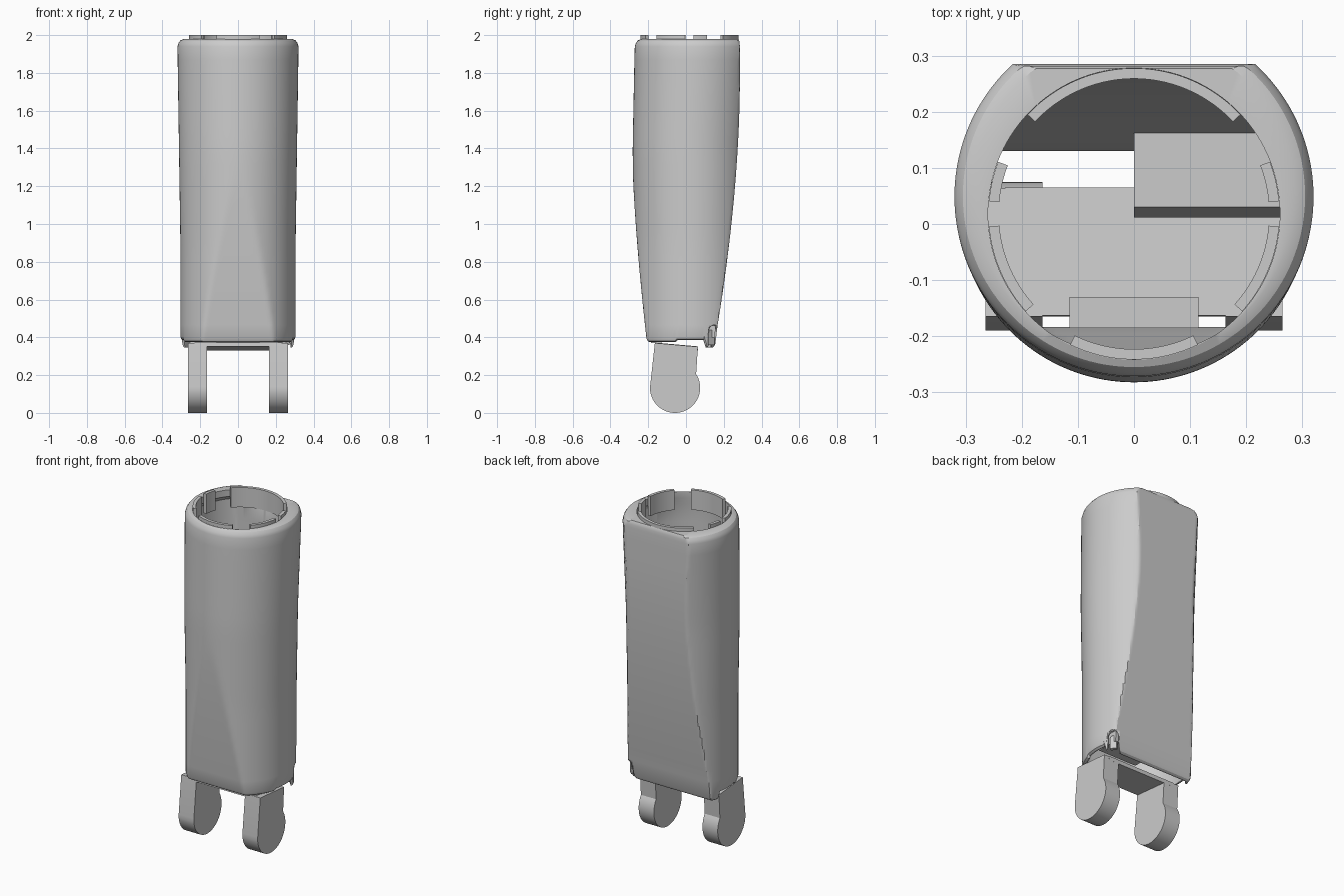
import bpy, bmesh, math
from mathutils import Matrix, Vector

if "Cube" in bpy.data.objects:
    bpy.data.objects.remove(bpy.data.objects["Cube"])

grey = bpy.data.materials.new("light_grey")
grey.diffuse_color = (0.6, 0.6, 0.6, 1)
grey.use_nodes = True
grey.node_tree.nodes["Principled BSDF"].inputs["Base Color"].default_value = grey.diffuse_color


def make(name, bm, angle=30):
    bmesh.ops.recalc_face_normals(bm, faces=bm.faces)
    me = bpy.data.meshes.new(name)
    bm.to_mesh(me)
    bm.free()
    me.materials.append(grey)
    me.shade_smooth()
    me.set_sharp_from_angle(angle=math.radians(angle))
    ob = bpy.data.objects.new(name, me)
    bpy.context.collection.objects.link(ob)
    return ob


def prism(name, pts, place, depth, angle=30):
    """Closed outline pushed along a direction; place maps (a, b, depth) to space."""
    bm = bmesh.new()
    lo = [bm.verts.new(place(a, b, depth[0])) for a, b in pts]
    hi = [bm.verts.new(place(a, b, depth[1])) for a, b in pts]
    n = len(pts)
    bm.faces.new(lo)
    bm.faces.new(hi)
    for i in range(n):
        j = (i + 1) % n
        bm.faces.new((lo[i], lo[j], hi[j], hi[i]))
    return make(name, bm, angle)


def box(name, x, y, z, lean=0.0):
    """Box whose lower end is shifted towards the front by lean."""
    pts = [(y[0] - lean, z[0]), (y[1] - lean, z[0]), (y[1], z[1]), (y[0], z[1])]
    return prism(name, pts, lambda a, b, d: (d, a, b), x)


# Shell: a round tube whose front and back are shaved flat towards the bottom
N = 144


def section(z, inset=0.0):
    r = 0.305 + 0.015 * min(1, max(0, z - 0.9)) - inset
    yc = 0.03 + 0.035 * max(0, z - 1.4)
    front = -0.285 + 0.075 * max(0, 1.4 - z) ** 1.5 + inset
    back = 0.285 - 0.075 * max(0, 1.75 - z) ** 1.8 - inset * (0.25 if z > 1.9 else 1)
    ring = []
    for i in range(N):
        a = 2 * math.pi * i / N
        y = min(back, max(front, yc + r * math.sin(a)))
        zz = z
        if z < 0.4:  # lower lip at the back, raised gap at the sides
            zz += -0.03 if y > 0.105 else (0.01 if y > -0.05 else 0)
        ring.append((r * math.cos(a), y, zz))
    return ring


def mouth(z, r=0.26):
    return [(r * math.cos(2 * math.pi * i / N), 0.018 + r * math.sin(2 * math.pi * i / N), z)
            for i in range(N)]


rings = [section(0.375, 0.022), section(0.375, 0.014), section(0.381, 0.005), section(0.395)]
rings += [section(0.395 + 1.545 * i / 22) for i in range(1, 23)]
rings += [section(1.958, 0.005), section(1.972, 0.015), section(1.98, 0.033)]
rings += [mouth(1.98), mouth(1.94)]
rings += [section(1.9 - 1.5 * i / 14, 0.026) for i in range(15)]
bm = bmesh.new()
vs = [[bm.verts.new(p) for p in ring] for ring in rings]
for k in range(len(vs)):
    a, b = vs[k], vs[(k + 1) % len(vs)]
    for i in range(N):
        j = (i + 1) % N
        bm.faces.new((a[i], a[j], b[j], b[i]))
shell = make("shell", bm, 25)


# Small arched latch at the lower back right corner
def arch(w, top, bottom):
    return [(-w, bottom), (w, bottom)] + [
        (w * math.cos(math.pi * i / 12), top - w + w * math.sin(math.pi * i / 12))
        for i in range(13)]


out = Vector((0.8, 0.6, 0))
side = Vector((-0.6, 0.8, 0))
corner = Vector((0.268, 0.14, 0))


def on_corner(a, b, d):
    return corner + side * a + out * d + Vector((0, 0, b))


cutter = prism("latch_cutter", arch(0.03, 0.465, 0.3), on_corner, (-0.05, 0.06))
cut = shell.modifiers.new("latch_cut", 'BOOLEAN')
cut.operation = 'DIFFERENCE'
cut.object = cutter
cutter.hide_render = True
cutter.hide_set(True)
prism("latch_tongue", arch(0.019, 0.44, 0.36), on_corner, (-0.03, -0.008))

# Locking tabs standing in the mouth (angles in degrees, sides mirrored)
half_tabs = [(5, 21), (-42, -5)]
tabs = [(43, 137), (-116, -64)] + half_tabs + [(180 - b, 180 - a) for a, b in half_tabs]
for a0, a1 in tabs:
    steps = max(4, int((a1 - a0) / 3))
    ang = [math.radians(a0 + (a1 - a0) * i / steps) for i in range(steps + 1)]
    pts = [(0.2595 * math.cos(t), 0.018 + 0.2595 * math.sin(t)) for t in ang]
    pts += [(0.241 * math.cos(t), 0.018 + 0.241 * math.sin(t)) for t in reversed(ang)]
    prism("mouth_tab", pts, lambda a, b, d: (a, b, d), (1.88, 2.0))

# Fork: two hinge prongs joined by a bridge plate
prong = [(0.063, 0.35), (-0.165, 0.37), (-0.19, 0.14)]
for i in range(1, 33):
    t = math.radians(180 + 213 * i / 32)
    prong.append((-0.058 + 0.133 * math.cos(t), 0.133 + 0.133 * math.sin(t)))
for s in (-1, 1):
    prism("hinge_prong", prong, lambda a, b, d: (s * d, a, b), (0.163, 0.265))
bridge = [(-0.165, 0.352), (0.062, 0.33), (0.065, 0.352), (-0.163, 0.372)]
prism("fork_bridge", bridge, lambda a, b, d: (d, a, b), (-0.23, 0.23))

# Blocks inside the shell
box("inner_block", (0.0, 0.26), (0.03, 0.17), (0.4, 0.6), 0.018)
box("front_block", (-0.115, 0.115), (-0.185, -0.13), (0.37, 0.45))
